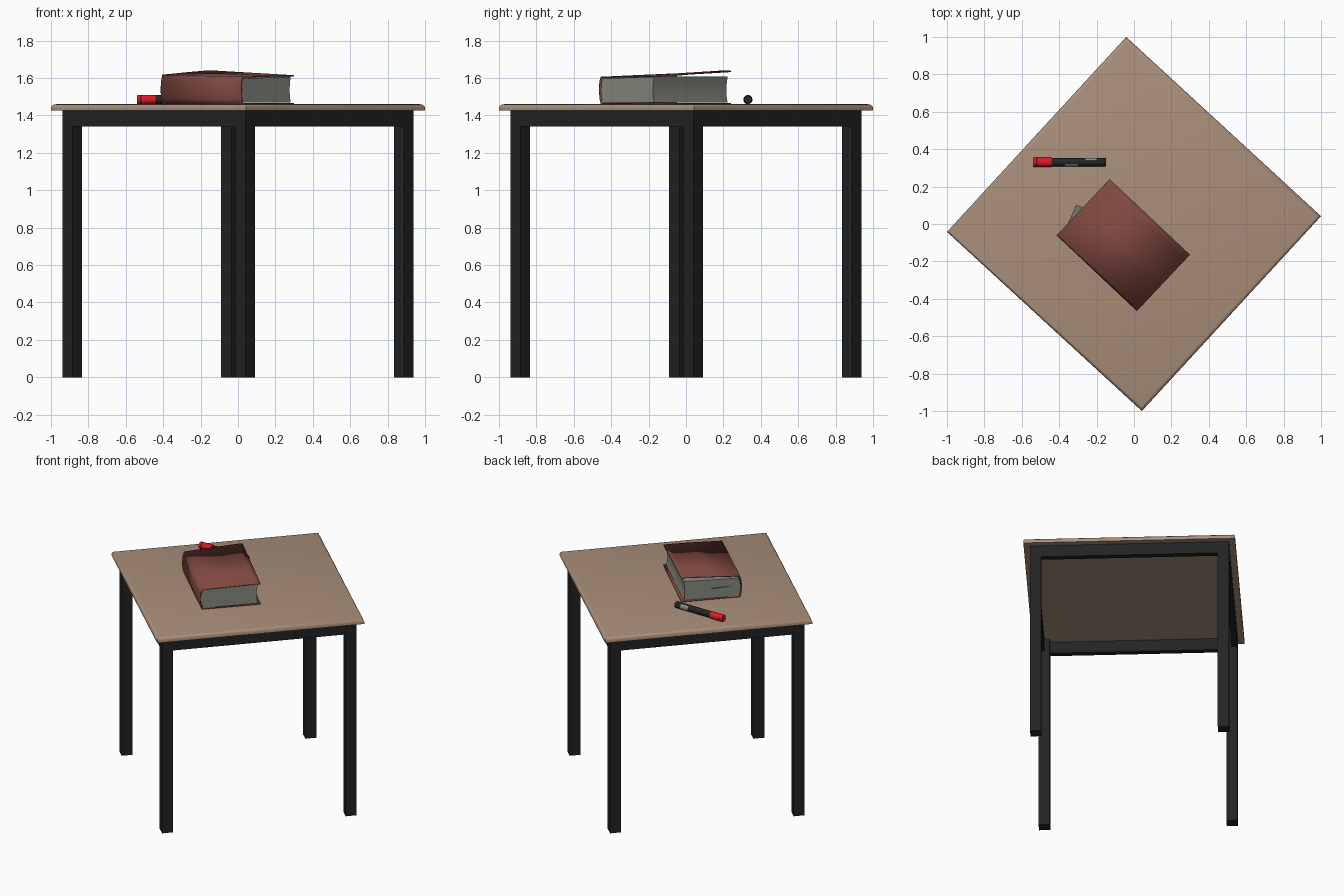
import bpy, bmesh, math
from mathutils import Matrix

if "Cube" in bpy.data.objects:
    bpy.data.objects.remove(bpy.data.objects["Cube"], do_unlink=True)


def material(name, *rgb):
    m = bpy.data.materials.new(name)
    m.use_nodes = True
    m.diffuse_color = (*rgb, 1)
    m.node_tree.nodes["Principled BSDF"].inputs["Base Color"].default_value = (*rgb, 1)
    return m


WOOD = material("tan_wood", 0.40, 0.275, 0.195)
METAL = material("black_metal", 0.017, 0.017, 0.017)
COVER = material("maroon_cover", 0.22, 0.065, 0.052)
PAPER = material("grey_paper", 0.25, 0.27, 0.225)
RED = material("red_plastic", 0.72, 0.01, 0.018)
INK = material("black_plastic", 0.015, 0.02, 0.02)


def finish(bm, name, frame, *mats):
    bmesh.ops.recalc_face_normals(bm, faces=bm.faces)
    mesh = bpy.data.meshes.new(name)
    bm.to_mesh(mesh)
    bm.free()
    obj = bpy.data.objects.new(name, mesh)
    bpy.context.collection.objects.link(obj)
    obj.matrix_world = frame
    for m in mats:
        mesh.materials.append(m)
    return obj


def box_mesh(center, size):
    bm = bmesh.new()
    bmesh.ops.create_cube(bm, size=1,
                          matrix=Matrix.Translation(center) @ Matrix.Diagonal((*size, 1)))
    return bm


def smooth(obj):
    bpy.ops.object.select_all(action="DESELECT")
    obj.select_set(True)
    bpy.context.view_layer.objects.active = obj
    bpy.ops.object.shade_smooth_by_angle(angle=math.radians(35))


# Table top with a rounded upper edge
TABLE = Matrix.Rotation(math.radians(47.4), 4, "Z")
TOP, UNDER = 1.46, 1.425
HALF = 0.7077
bm = box_mesh((0, 0, (TOP + UNDER) / 2), (2 * HALF, 2 * HALF, TOP - UNDER))
rim = [e for e in bm.edges if all(v.co.z > TOP - 0.001 for v in e.verts)]
bmesh.ops.bevel(bm, geom=rim, offset=0.02, segments=3, affect="EDGES", profile=0.5)
smooth(finish(bm, "table_top", TABLE, WOOD))

# Four legs and the aprons flush with their outer faces
LEG, OUTER, RAIL = 0.075, 0.665, 0.04
inset = OUTER - LEG / 2
for i, side in enumerate(("front", "right", "back", "left")):
    turn = TABLE @ Matrix.Rotation(i * math.pi / 2, 4, "Z")
    finish(box_mesh((-inset, -inset, UNDER / 2), (LEG, LEG, UNDER)), side + "_leg", turn, METAL)
    finish(box_mesh((0, -OUTER + RAIL / 2, UNDER - 0.0425), (2 * (OUTER - LEG), RAIL, 0.085)),
           side + "_apron", turn, METAL)

# Book: profiles run across the width as (y, z at one end, z at the other)
BOOK = Matrix.Translation((-0.055, -0.11, TOP)) @ Matrix.Rotation(math.radians(-43.3), 4, "Z")


def sweep(profile, half, closed):
    bm = bmesh.new()
    ends = [[bm.verts.new((s * half, p[0], p[k])) for p in profile] for s, k in ((-1, 1), (1, 2))]
    n = len(profile)
    for i in range(n if closed else n - 1):
        j = (i + 1) % n
        bm.faces.new((ends[0][i], ends[0][j], ends[1][j], ends[1][i]))
    if closed:
        for ring in ends:
            bm.faces.new(ring)
    return bm


# Wraparound cover whose upper board is slightly lifted and twisted
cover_profile = [(0.203, 0.004, 0.004), (-0.195, 0.004, 0.004), (-0.203, 0.03, 0.03),
                 (-0.207, 0.075, 0.075), (-0.204, 0.12, 0.12), (-0.195, 0.155, 0.144),
                 (0.0, 0.168, 0.15), (0.17, 0.178, 0.153), (0.203, 0.175, 0.151)]
cover = finish(sweep(cover_profile, 0.295, False), "book_cover", BOOK, COVER)
shell = cover.modifiers.new("thickness", "SOLIDIFY")
shell.thickness, shell.offset = 0.007, 0
smooth(cover)

# Page block with rounded back and hollow fore edge
pages = [(-0.19, 0.008), (-0.199, 0.04), (-0.202, 0.075), (-0.199, 0.11), (-0.19, 0.137),
         (0.186, 0.147), (0.18, 0.11), (0.178, 0.078), (0.18, 0.04), (0.186, 0.008)]
smooth(finish(sweep([(y, z, z) for y, z in pages], 0.287, True), "book_pages", BOOK, PAPER))

# Loose page corner poking out of one end
bm = bmesh.new()
bm.faces.new([bm.verts.new(p) for p in
              ((-0.285, -0.15, 0.08), (-0.33, -0.02, 0.095), (-0.285, 0.0, 0.08))])
loose = finish(bm, "loose_page", BOOK, PAPER)
loose.modifiers.new("thickness", "SOLIDIFY").thickness = 0.002


# Marker pen: stations along its length as (x, radius)
def lathe(stations, sides=12):
    bm = bmesh.new()
    rings = []
    for x, r in stations:
        rings.append([bm.verts.new((x, r * math.cos(a), r * math.sin(a)))
                      for a in (2 * math.pi * k / sides for k in range(sides))])
    for a, b in zip(rings, rings[1:]):
        for k in range(sides):
            j = (k + 1) % sides
            bm.faces.new((a[k], a[j], b[j], b[k]))
    bm.faces.new(rings[0])
    bm.faces.new(rings[-1])
    return bm


PEN = Matrix.Translation((0, 0.331, TOP + 0.025))
cap = [(-0.54, 0.022), (-0.535, 0.025), (-0.52, 0.025), (-0.518, 0.023),
       (-0.515, 0.025), (-0.44, 0.025)]
smooth(finish(lathe(cap), "marker_cap", PEN, RED))

body = [(x, 0.023) for x in (-0.44, -0.37, -0.30, -0.26, -0.20, -0.155)] + [(-0.15, 0.02)]
bm = lathe(body)
# Pale label patches, one on each side of the barrel
for f in bm.faces:
    c = f.calc_center_median()
    front_patch = -0.37 < c.x < -0.30 and c.y < -0.012 and c.z > -0.01
    back_patch = -0.26 < c.x < -0.20 and c.y > 0.012 and c.z > -0.01
    f.material_index = int(front_patch or back_patch)
smooth(finish(bm, "marker_body", PEN, INK, PAPER))
